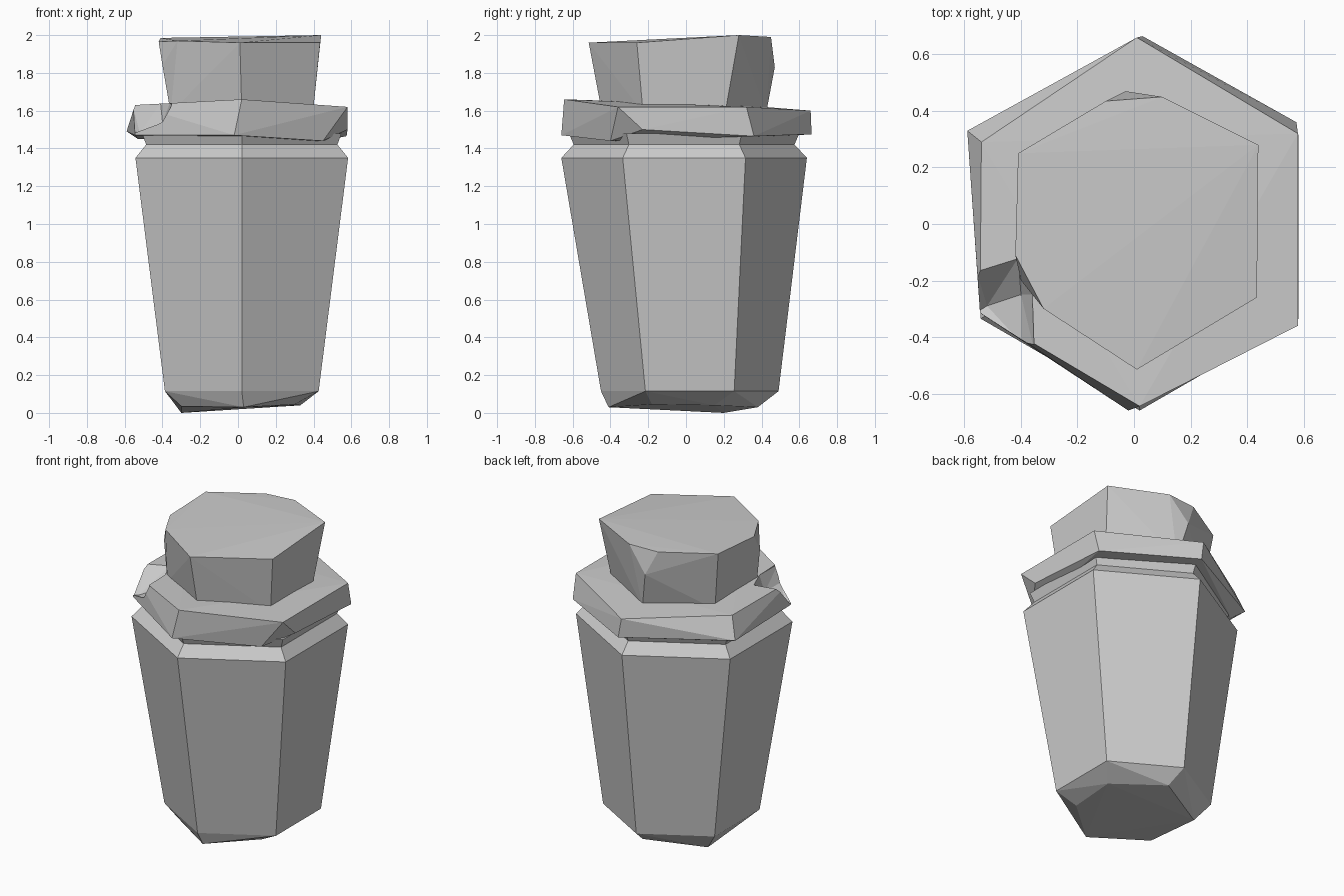
import bpy, bmesh, math
from mathutils import Vector

cube = bpy.data.objects.get("Cube")
if cube:
    bpy.data.objects.remove(cube, do_unlink=True)

stone = bpy.data.materials.new("plain grey")
stone.use_nodes = True
grey = (0.6, 0.6, 0.6, 1)
stone.diffuse_color = grey
stone.node_tree.nodes["Principled BSDF"].inputs["Base Color"].default_value = grey


def hexagon(radius, z, cx=0.02, cy=-0.01):
    """Six corners, with one pointing to the front."""
    angles = [math.radians(30 + 60 * k) for k in range(6)]
    return [(cx + radius * math.cos(a), cy + radius * math.sin(a), z) for a in angles]


def faceted_solid(name, points):
    """A flat-shaded solid wrapped tightly around its corners."""
    bm = bmesh.new()
    for p in points:
        bm.verts.new(Vector(p))
    result = bmesh.ops.convex_hull(bm, input=bm.verts)
    loose = {v for v in result["geom_interior"] if isinstance(v, bmesh.types.BMVert)}
    bmesh.ops.delete(bm, geom=list(loose), context="VERTS")
    bmesh.ops.recalc_face_normals(bm, faces=bm.faces)
    mesh = bpy.data.meshes.new(name)
    bm.to_mesh(mesh)
    bm.free()
    mesh.materials.append(stone)
    obj = bpy.data.objects.new(name, mesh)
    bpy.context.collection.objects.link(obj)
    return obj


# Tapered body with a worn, uneven base and a sloping shoulder
base = [(0.03, -0.41, 0.03), (0.3, -0.18, 0.045), (0.33, 0.15, 0.04),
        (0.05, 0.38, 0.03), (-0.3, 0.2, 0), (-0.3, -0.2, 0.035)]
faceted_solid("body", base + hexagon(0.47, 0.115, cy=0.02)
              + hexagon(0.65, 1.35) + hexagon(0.585, 1.42))

# Short neck flaring out below the collar
faceted_solid("neck", hexagon(0.58, 1.41) + hexagon(0.61, 1.48))

# Crooked collar
collar_top = [(0.02, -0.645, 1.66), (0.58, -0.36, 1.62), (0.58, 0.32, 1.62),
              (0.01, 0.66, 1.6), (-0.54, 0.29, 1.63), (-0.545, -0.31, 1.63)]
collar_bottom = [(-0.02, -0.66, 1.47), (0.45, -0.4, 1.44), (0.58, -0.23, 1.5),
                 (0.575, 0.36, 1.465), (0.03, 0.665, 1.475), (-0.59, 0.33, 1.49),
                 (-0.53, 0.27, 1.45), (-0.545, -0.315, 1.47)]
collar = faceted_solid("collar", collar_top + collar_bottom)

# Chip broken out of the collar's front right corner
chip = faceted_solid("chip_cutter", [
    (-0.56, -0.16, 1.64), (-0.41, -0.12, 1.64), (-0.36, -0.25, 1.64),
    (-0.35, -0.46, 1.63), (-0.4, -0.25, 1.54), (-0.4, -0.42, 1.54),
    (-0.52, -0.29, 1.48), (-0.7, -0.4, 1.48), (-0.7, -0.4, 1.8), (-0.41, -0.12, 1.8)])
chip.hide_render = True
cut = collar.modifiers.new("chip", "BOOLEAN")
cut.operation = "DIFFERENCE"
cut.solver = "EXACT"
cut.object = chip
bpy.context.view_layer.objects.active = collar
bpy.ops.object.modifier_apply(modifier=cut.name)
bpy.data.objects.remove(chip, do_unlink=True)

# Stopper flaring upward, with two chipped corners
rim = [(-0.41, 0.25, 1.985), (-0.1, 0.435, 1.985), (0.1, 0.45, 1.99), (0.44, 0.28, 2),
       (0.435, -0.26, 1.96), (0.01, -0.515, 1.96), (-0.32, -0.3, 1.97), (-0.42, -0.11, 1.965)]
chipped_corners = [(-0.03, 0.47, 1.83), (-0.4, -0.2, 1.84)]
faceted_solid("stopper", rim + chipped_corners + hexagon(0.435, 1.59))
